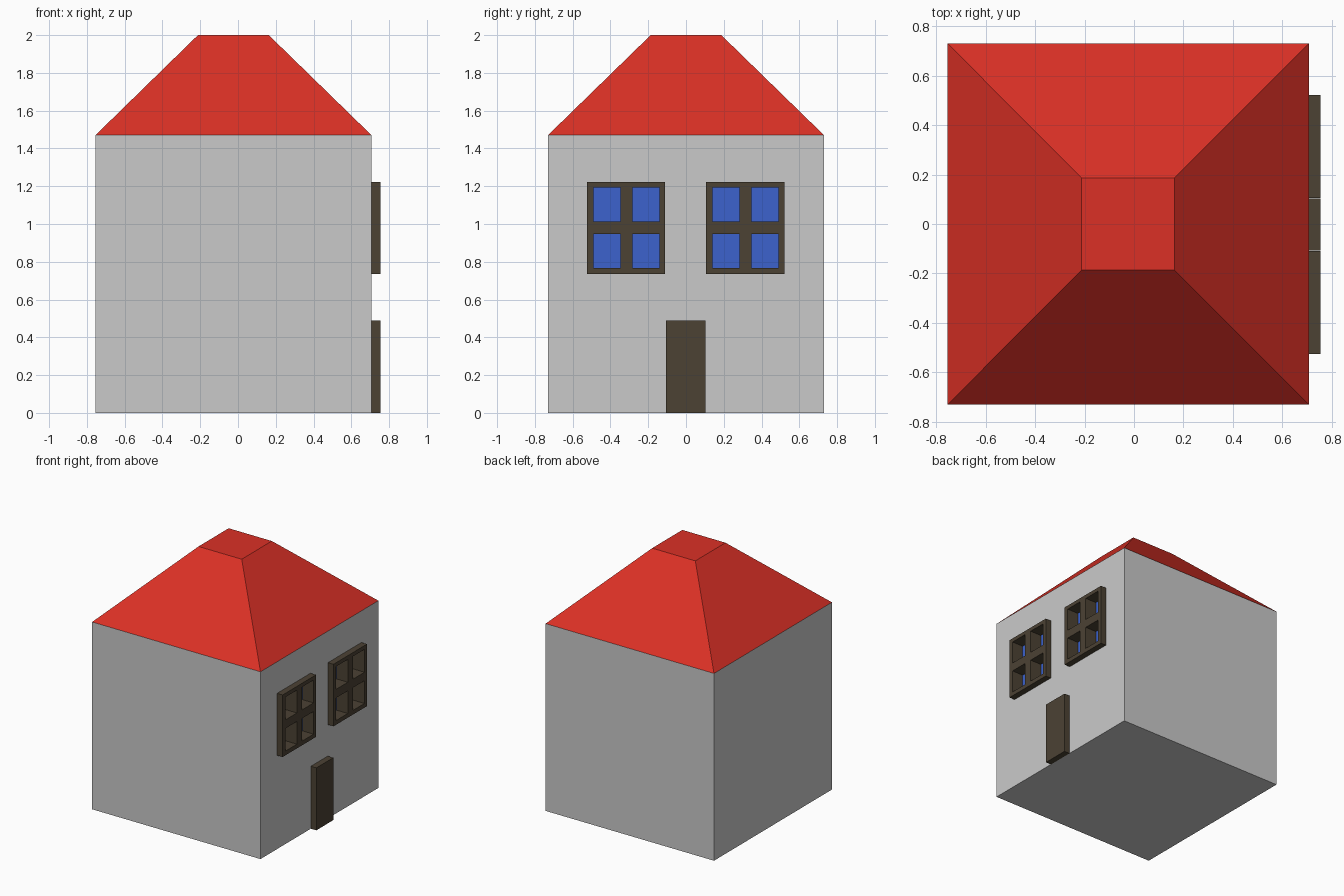
import bpy, bmesh

if "Cube" in bpy.data.objects:
    bpy.data.objects.remove(bpy.data.objects["Cube"])

X0, X1, XF = -0.755, 0.707, 0.755     # back wall, facade wall, trim front
W, H = 0.731, 1.47                    # half width, wall height
XG = 0.657                            # recessed glass


def mat(name, rgb):
    m = bpy.data.materials.new(name)
    m.diffuse_color = (*rgb, 1)
    m.use_nodes = True
    m.node_tree.nodes["Principled BSDF"].inputs["Base Color"].default_value = m.diffuse_color
    return m


WALL = mat("light_grey", (0.59, 0.59, 0.59))
ROOF = mat("roof_red", (0.71, 0.03, 0.019))
WOOD = mat("dark_wood", (0.072, 0.054, 0.034))
GLASS = mat("blue_glass", (0.045, 0.122, 0.61))


def finish(bm, name, *mats):
    me = bpy.data.meshes.new(name)
    bm.to_mesh(me)
    bm.free()
    for m in mats:
        me.materials.append(m)
    ob = bpy.data.objects.new(name, me)
    bpy.context.collection.objects.link(ob)


def frustum(bm, lo, hi, skip=()):
    """Box or tapered box from two rectangles (x0, x1, y0, y1, z)."""
    v = [bm.verts.new((x, y, r[4])) for r in (lo, hi)
         for x, y in ((r[0], r[2]), (r[1], r[2]), (r[1], r[3]), (r[0], r[3]))]
    faces = {"bottom": (3, 2, 1, 0), "top": (4, 5, 6, 7)}
    for i, side in enumerate(("front", "right", "back", "left")):
        j = (i + 1) % 4
        faces[side] = (i, j, j + 4, i + 4)
    for side, idx in faces.items():
        if side not in skip:
            bm.faces.new([v[i] for i in idx])


def grid(bm, x, ys, zs):
    """Sheet of quads facing +x; returns faces by (column, row)."""
    v = [[bm.verts.new((x, y, z)) for z in zs] for y in ys]
    return {(i, j): bm.faces.new((v[i][j], v[i + 1][j], v[i + 1][j + 1], v[i][j + 1]))
            for i in range(len(ys) - 1) for j in range(len(zs) - 1)}


def pane_ys(y):
    return [y + d for d in (0.034, 0.178, 0.241, 0.384)]


Z0, Z1 = 0.735, 1.222
PANE_Z = [0.768, 0.946, 1.013, 1.192]
WINDOWS = {"left_window": -0.525, "right_window": 0.106}
WIN_W = 0.415

# House body with openings behind the panes
bm = bmesh.new()
frustum(bm, (X0, X1, -W, W, 0), (X0, X1, -W, W, H), skip=("right", "top"))
ys = [-W] + [y for s in WINDOWS.values() for y in pane_ys(s)] + [W]
cells = grid(bm, X1, ys, [0] + PANE_Z + [H])
bmesh.ops.delete(bm, geom=[f for (i, j), f in cells.items()
                           if i in (1, 3, 5, 7) and j in (1, 3)], context='FACES')
finish(bm, "house_body", WALL)

# Truncated hip roof
bm = bmesh.new()
frustum(bm, (X0, X1, -W, W, H), (-0.212, 0.163, -0.187, 0.187, 2.0), skip=("bottom",))
finish(bm, "roof", ROOF)

# Door
bm = bmesh.new()
frustum(bm, (X1, XF, -0.107, 0.103, 0), (X1, XF, -0.107, 0.103, 0.49))
finish(bm, "door", WOOD)

# Windows: frame sheet, edges run back to the wall, panes pushed in
for name, y in WINDOWS.items():
    bm = bmesh.new()
    cells = grid(bm, XF, [y] + pane_ys(y) + [y + WIN_W], [Z0] + PANE_Z + [Z1])
    panes = [f for (i, j), f in cells.items() if i in (1, 3) and j in (1, 3)]
    rim = [e for e in bm.edges if e.is_boundary]
    out = bmesh.ops.extrude_edge_only(bm, edges=rim)["geom"]
    for v in out:
        if isinstance(v, bmesh.types.BMVert):
            v.co.x = X1
    bmesh.ops.inset_individual(bm, faces=panes, thickness=0, depth=0)
    for f in panes:
        f.material_index = 1
        for v in f.verts:
            v.co.x = XG
    bmesh.ops.recalc_face_normals(bm, faces=bm.faces[:])
    if panes[0].normal.x < 0:
        bmesh.ops.reverse_faces(bm, faces=bm.faces[:])
    finish(bm, name, WOOD, GLASS)
